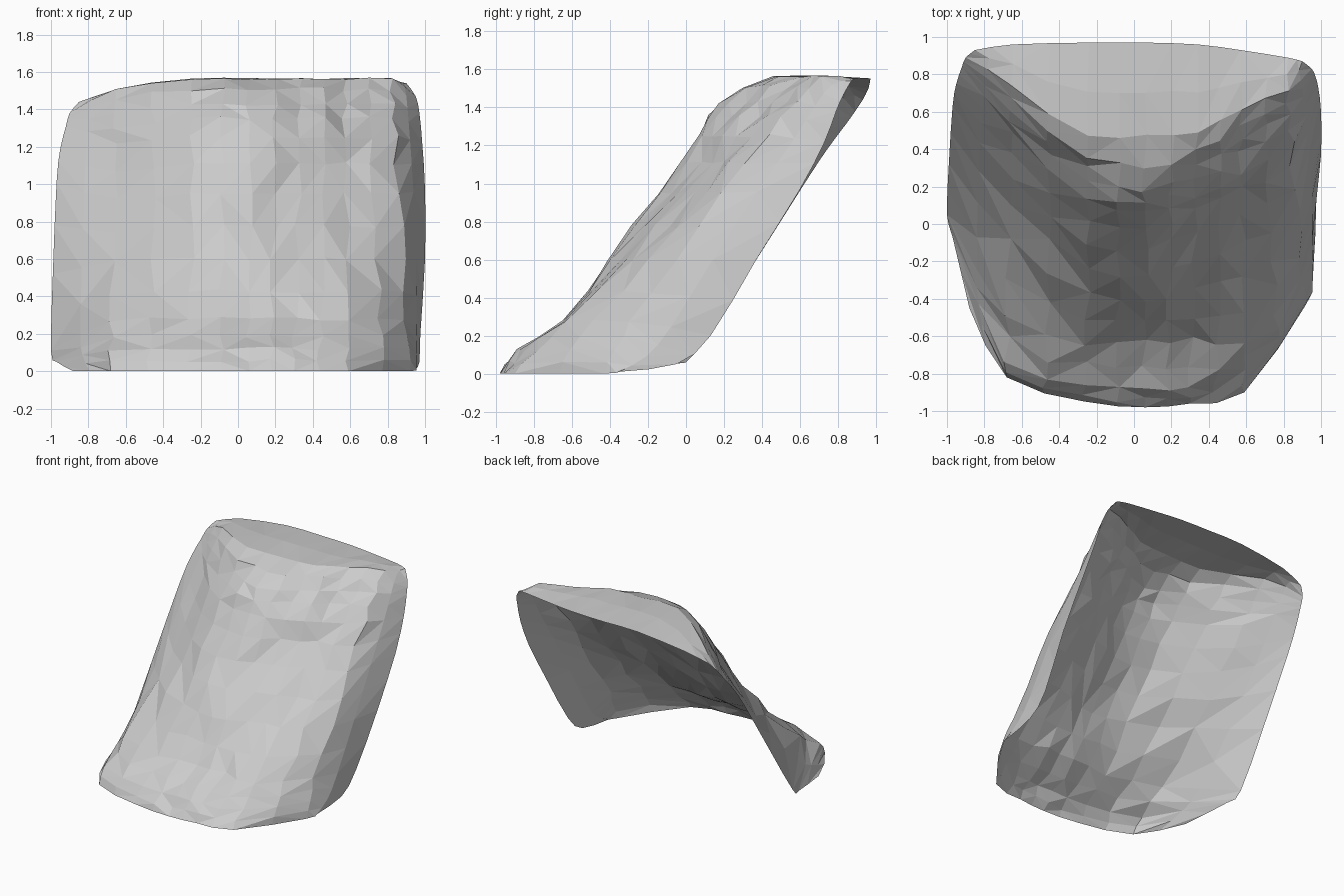
import bpy
import bmesh
import random
from mathutils import Vector

random.seed(7)
STEPS = 2  # facets between neighbouring guide points

cube = bpy.data.objects.get("Cube")
if cube:
    bpy.data.objects.remove(cube)


def smooth_point(a, b, c, d, t):
    """Catmull-Rom point between b and c."""
    return 0.5 * (2 * b + (c - a) * t + (2 * a - 5 * b + 4 * c - d) * t * t
                  + (3 * b - a - 3 * c + d) * t ** 3)


def refine(points, steps):
    """Run a smooth curve through the points."""
    padded = [2 * points[0] - points[1]] + points + [2 * points[-1] - points[-2]]
    result = []
    for i in range(len(points) - 1):
        for s in range(steps):
            result.append(smooth_point(*padded[i:i + 4], s / steps))
    return result + [points[-1]]


def profile(x_low, x_high, depths, drop=0.0):
    """Inner guide line: depth given at the shared heights."""
    line = []
    for z, y in zip(heights, depths):
        t = z / heights[-1]
        line.append(Vector((x_low + (x_high - x_low) * t, y, z - drop * t)))
    return line


# Free edges at either side, from the foot to the crest
left_edge = [Vector(p) for p in (
    (-.88, -.45, 0), (-.97, -.07, .05), (-1, .05, .11), (-.99, .32, .52), (-.97, .63, 1.01),
    (-.95, .75, 1.19), (-.92, .84, 1.31), (-.9, .89, 1.38), (-.85, .93, 1.44))]
right_edge = [Vector(p) for p in (
    (.95, -.35, .01), (.97, -.05, .05), (.975, .13, .2), (1, .37, .6), (1, .6, .97),
    (.985, .73, 1.22), (.97, .79, 1.38), (.95, .83, 1.47), (.9, .87, 1.54))]

# Inner guide lines: left flank, ridge, centre, right shoulder, right flank, crease
heights = (0, .12, .28, .6, .95, 1.25, 1.43, 1.56, 1.55)
guides = [
    left_edge,
    profile(-.68, -.65, (-.82, -.72, -.48, -.08, .24, .48, .62, .75, .96), .05),
    profile(-.26, -.24, (-.95, -.86, -.63, -.38, -.1, .12, .3, .47, .97)),
    profile(.06, .06, (-.98, -.88, -.62, -.41, -.13, .05, .18, .48, .97)),
    profile(.3, .34, (-.96, -.87, -.62, -.36, -.04, .15, .3, .5, .96)),
    profile(.59, .57, (-.9, -.79, -.62, -.27, .07, .28, .46, .62, .93)),
    profile(.92, .82, (-.43, -.38, -.28, -.06, .19, .43, .58, .71, .89)),
    right_edge,
]

# Loft a grid through the guides
columns = [refine(g, STEPS) for g in guides]
rows = [refine(list(row), STEPS) for row in zip(*columns)]

# Roughen the inside of the sheet, keeping its border clean
row_count, column_count = len(rows), len(rows[0])
for r in range(1, row_count - 1):
    for c in range(2, column_count - 2):
        strength = 0.012 if r > row_count - 4 else 0.02
        rows[r][c] += Vector((random.uniform(-1, 1), random.uniform(-1, 1),
                              random.uniform(-0.5, 0.5))) * strength

# Build the faceted sheet with mixed diagonals
bm = bmesh.new()
grid = [[bm.verts.new((p.x, p.y, max(p.z, 0))) for p in row] for row in rows]
for r in range(row_count - 1):
    for c in range(column_count - 1):
        a, b = grid[r][c], grid[r][c + 1]
        d, e = grid[r + 1][c], grid[r + 1][c + 1]
        if random.random() < 0.5:
            triangles = ((a, b, e), (a, e, d))
        else:
            triangles = ((a, b, d), (b, e, d))
        for triangle in triangles:
            bm.faces.new(triangle)

mesh = bpy.data.meshes.new("rock_sheet")
bm.to_mesh(mesh)
bm.free()
sheet = bpy.data.objects.new("rock_sheet", mesh)
bpy.context.scene.collection.objects.link(sheet)

# Plain pale grey
grey = bpy.data.materials.new("pale_grey")
grey.use_nodes = True
colour = (0.6, 0.6, 0.6, 1)
grey.diffuse_color = colour
for node in grey.node_tree.nodes:
    if node.type == 'BSDF_PRINCIPLED':
        node.inputs["Base Color"].default_value = colour
mesh.materials.append(grey)
